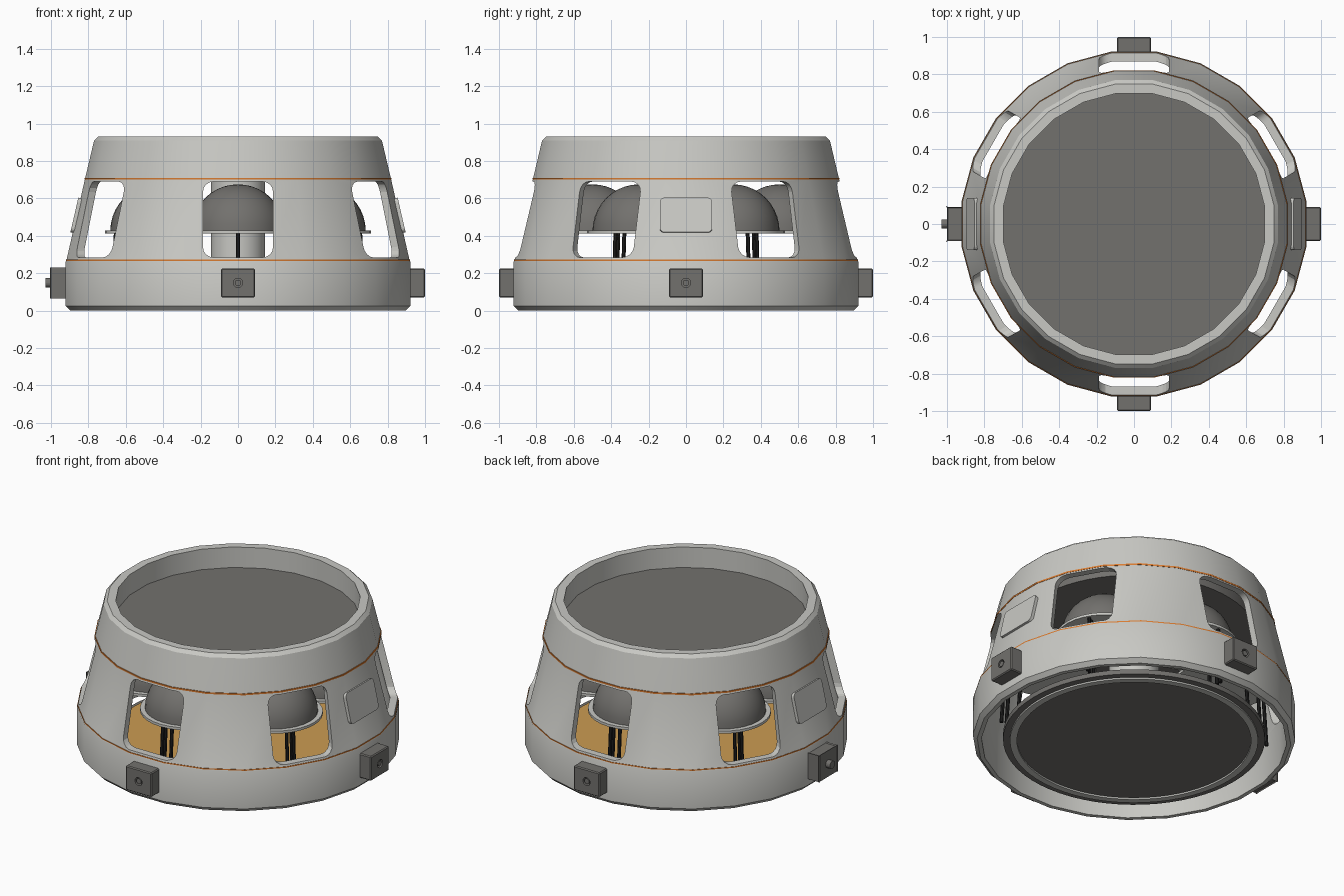
import bpy, bmesh, math
from mathutils import Matrix, Vector

cube = bpy.data.objects.get("Cube")
if cube:
    bpy.data.objects.remove(cube, do_unlink=True)


def material(name, rgb, rough=0.6):
    m = bpy.data.materials.new(name)
    m.use_nodes = True
    m.diffuse_color = (*rgb, 1)
    bsdf = m.node_tree.nodes["Principled BSDF"]
    bsdf.inputs["Base Color"].default_value = (*rgb, 1)
    bsdf.inputs["Roughness"].default_value = rough
    return m


HULL = material("pale grey", (0.58, 0.58, 0.55))
DARK = material("dark grey", (0.17, 0.165, 0.155))
GOLD = material("gold foil", (0.60, 0.33, 0.085))
ORANGE = material("orange", (0.70, 0.20, 0.03))
BLACK = material("black", (0.015, 0.015, 0.015))


def finish(name, bm, mat, smooth=True):
    bmesh.ops.remove_doubles(bm, verts=bm.verts, dist=1e-5)
    bmesh.ops.recalc_face_normals(bm, faces=bm.faces)
    mesh = bpy.data.meshes.new(name)
    bm.to_mesh(mesh)
    bm.free()
    ob = bpy.data.objects.new(name, mesh)
    bpy.context.collection.objects.link(ob)
    mesh.materials.append(mat)
    if smooth:
        shade(ob)
    return ob


def activate(ob):
    bpy.ops.object.select_all(action='DESELECT')
    ob.select_set(True)
    bpy.context.view_layer.objects.active = ob


def shade(ob):
    activate(ob)
    bpy.ops.object.shade_smooth_by_angle(angle=math.radians(28))


def lathe(name, profile, mat, segs=48, start=0.0, closed=False, at=(0, 0, 0)):
    """Revolve (radius, z) points around a vertical axis."""
    bm = bmesh.new()
    rings = []
    for k in range(segs):
        a = start + math.tau * k / segs
        rings.append([bm.verts.new((at[0] + r * math.cos(a), at[1] + r * math.sin(a), at[2] + z))
                      for r, z in profile])
    n = len(profile)
    for k in range(segs):
        a, b = rings[k], rings[(k + 1) % segs]
        for i in range(n if closed else n - 1):
            j = (i + 1) % n
            bm.faces.new((a[i], b[i], b[j], a[j]))
    bmesh.ops.dissolve_degenerate(bm, dist=1e-6, edges=bm.edges)
    return finish(name, bm, mat)


def disc(name, r, z0, z1, mat, at=(0, 0, 0), segs=48):
    return lathe(name, [(0, z0), (r, z0), (r, z1), (0, z1)], mat, segs, at=at)


def rounded_plate(name, w, h, corner, x0, x1, mat, place):
    """Rounded rectangle in the local yz plane, extruded from x0 to x1."""
    bm = bmesh.new()
    loop = []
    for q, (sy, sz) in enumerate([(1, 1), (-1, 1), (-1, -1), (1, -1)]):
        for s in range(5):
            a = (q + s / 4) * math.pi / 2
            loop.append((sy * (w / 2 - corner) + corner * math.cos(a),
                         sz * (h / 2 - corner) + corner * math.sin(a)))
    face = bm.faces.new([bm.verts.new((x0, y, z)) for y, z in loop])
    out = bmesh.ops.extrude_face_region(bm, geom=[face])
    bmesh.ops.translate(bm, vec=(x1 - x0, 0, 0),
                        verts=[v for v in out["geom"] if isinstance(v, bmesh.types.BMVert)])
    bm.transform(place)
    return finish(name, bm, mat, smooth=False)


def cut(ob, cutter):
    cutter.hide_render = True
    mod = ob.modifiers.new("cut", 'BOOLEAN')
    mod.operation, mod.solver, mod.object = 'DIFFERENCE', 'EXACT', cutter
    activate(ob)
    bpy.ops.object.modifier_apply(modifier=mod.name)
    bpy.data.objects.remove(cutter, do_unlink=True)


def turn(a):
    return Matrix.Rotation(a, 4, 'Z')


# Faceted outer shell with six windows
SIDES, OFFSET = 24, math.radians(7.5)
shell = lathe("outer_shell", [
    (0.905, 0), (0.93, 0.025), (0.93, 0.26), (0.925, 0.27), (0.825, 0.705), (0.776, 0.91),
    (0.755, 0.93), (0.705, 0.93), (0.705, 0.78), (0.785, 0.69), (0.88, 0.27), (0.88, 0.0)],
    HULL, SIDES, OFFSET, closed=True)
for k in range(3):
    place = turn(math.radians(30 + 60 * k)) @ Matrix.Translation((0, 0, 0.487))
    cut(shell, rounded_plate("window_cutter", 0.375, 0.405, 0.055, -1.2, 1.2, HULL, place))
shade(shell)

# Seam rings above and below the windows
for name, r, z in (("lower_seam", 0.927, 0.268), ("upper_seam", 0.828, 0.705)):
    lathe(name, [(r - 0.03, z - 0.005), (r, z - 0.005), (r, z + 0.005), (r - 0.03, z + 0.005)],
          ORANGE, SIDES, OFFSET, closed=True)

# Upper deck, floor and the rings around the floor
disc("upper_deck", 0.708, 0.70, 0.80, DARK, segs=64)
disc("floor_underside", 0.68, 0.015, 0.035, DARK, segs=64)
disc("floor_foil", 0.73, 0.035, 0.05, GOLD, segs=64)
lathe("floor_inner_ring", [(0.675, 0.005), (0.715, 0.005), (0.715, 0.035), (0.675, 0.035)],
      HULL, 64, closed=True)
lathe("floor_outer_ring", [(0.715, 0.015), (0.755, 0.015), (0.755, 0.045), (0.715, 0.045)],
      DARK, 64, closed=True)
disc("central_column", 0.145, 0.05, 0.70, HULL, segs=32)

# Six domed tanks with flanges and support rods
for k in range(6):
    a = math.radians(30 + 60 * k)
    radial = Vector((math.cos(a), math.sin(a), 0))
    c = radial * 0.5
    dome = [(0.25 * math.cos(t * math.pi / 20), 0.425 + 0.25 * math.sin(t * math.pi / 20))
            for t in range(11)]
    lathe(f"tank_dome_{k + 1}", dome, DARK, 32, at=c)
    disc(f"tank_flange_{k + 1}", 0.278, 0.412, 0.428, HULL, at=c, segs=32)
    for i, rad in enumerate((0.67, 0.735, 0.80)):
        bm = bmesh.new()
        bmesh.ops.create_cone(bm, cap_ends=True, segments=8, radius1=0.011, radius2=0.011, depth=0.37)
        tilt = Matrix.Rotation(-0.06, 4, 'Y')
        bm.transform(turn(a) @ Matrix.Translation((min(rad, 0.765), 0, 0.235)) @ tilt)
        finish(f"support_rod_{k + 1}_{i + 1}", bm, BLACK)

# Four mounting blocks, each with a bolt hole
for k, side in enumerate(("left", "back", "right", "front")):
    rot = turn(k * math.pi / 2)
    bm = bmesh.new()
    bmesh.ops.create_cube(bm, size=1)
    bm.transform(rot @ Matrix.Translation((0.945, 0, 0.148)) @ Matrix.Diagonal((0.11, 0.182, 0.155, 1)))
    bmesh.ops.bevel(bm, geom=bm.edges[:], offset=0.006, segments=1, affect='EDGES')
    block = finish(f"{side}_block", bm, DARK, smooth=False)
    bm = bmesh.new()
    bmesh.ops.create_cone(bm, cap_ends=True, segments=20, radius1=0.025, radius2=0.025, depth=0.06)
    bm.transform(rot @ Matrix.Translation((1.0, 0, 0.148)) @ Matrix.Rotation(math.pi / 2, 4, 'Y'))
    cut(block, finish("hole_cutter", bm, DARK, smooth=False))
    bm = bmesh.new()
    bmesh.ops.create_cone(bm, cap_ends=True, segments=16, radius1=0.017, radius2=0.017, depth=0.03)
    bm.transform(rot @ Matrix.Translation((0.982, 0, 0.148)) @ Matrix.Rotation(math.pi / 2, 4, 'Y'))
    finish(f"{side}_bolt", bm, DARK)

# Access panels on the two solid sides, following the wall slope
slope = math.atan2(0.10, 0.435)
for k, side in enumerate(("left", "right")):
    place = turn(k * math.pi) @ Matrix.Translation((0.867, 0, 0.51)) @ Matrix.Rotation(-slope, 4, 'Y')
    rounded_plate(f"{side}_access_panel", 0.28, 0.19, 0.025, -0.02, 0.008, HULL, place)
